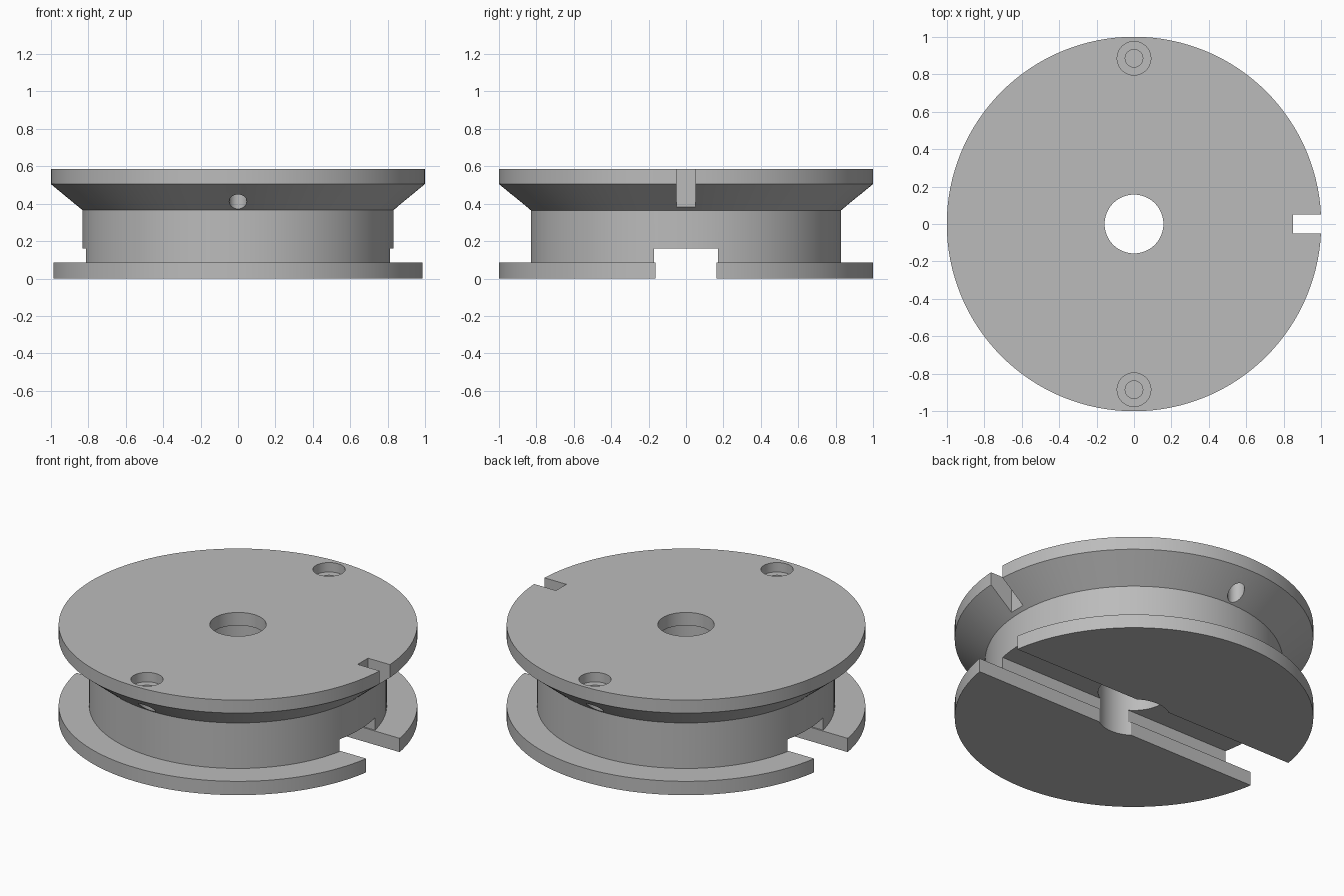
import bpy
import bmesh
import math
from mathutils import Matrix

cube = bpy.data.objects.get("Cube")
if cube:
    bpy.data.objects.remove(cube, do_unlink=True)

SEGMENTS = 128
FLANGE_TOP = 0.085
HEIGHT = 0.585
BORE, TOP_BORE = 0.2, 0.157
SCREW_Y = 0.885

grey = bpy.data.materials.new("mid_grey")
colour = (0.5, 0.5, 0.5, 1)
grey.diffuse_color = colour
grey.use_nodes = True
grey.node_tree.nodes["Principled BSDF"].inputs["Base Color"].default_value = colour


def make_object(name, bm):
    bmesh.ops.recalc_face_normals(bm, faces=bm.faces[:])
    mesh = bpy.data.meshes.new(name)
    bm.to_mesh(mesh)
    bm.free()
    mesh.materials.append(grey)
    obj = bpy.data.objects.new(name, mesh)
    bpy.context.collection.objects.link(obj)
    return obj


def lathe(name, profile):
    """Revolve a closed (radius, z) profile around z."""
    bm = bmesh.new()
    verts = [bm.verts.new((r, 0, z)) for r, z in profile]
    edges = [bm.edges.new((v, verts[i - 1])) for i, v in enumerate(verts)]
    bmesh.ops.spin(bm, geom=verts + edges, cent=(0, 0, 0), axis=(0, 0, 1),
                   angle=math.tau, steps=SEGMENTS, use_merge=False)
    bmesh.ops.remove_doubles(bm, verts=bm.verts[:], dist=1e-4)
    return make_object(name, bm)


def box(name, low, high):
    bm = bmesh.new()
    size = [b - a for a, b in zip(low, high)]
    middle = [(a + b) / 2 for a, b in zip(low, high)]
    bmesh.ops.create_cube(bm, size=1, matrix=Matrix.Translation(middle) @ Matrix.Diagonal((*size, 1)))
    return make_object(name, bm)


def cylinder(name, radius, y, low, high):
    bm = bmesh.new()
    bmesh.ops.create_cone(bm, cap_ends=True, segments=48, radius1=radius, radius2=radius,
                          depth=high - low, matrix=Matrix.Translation((0, y, (low + high) / 2)))
    return make_object(name, bm)


def cut(obj, cutters):
    bpy.context.view_layer.objects.active = obj
    for cutter in cutters:
        cutter.hide_render = True
        mod = obj.modifiers.new("cut", "BOOLEAN")
        mod.operation = "DIFFERENCE"
        mod.solver = "EXACT"
        mod.object = cutter
        bpy.ops.object.modifier_apply(modifier=mod.name)
        bpy.data.objects.remove(cutter, do_unlink=True)


def smooth(obj):
    bpy.ops.object.select_all(action="DESELECT")
    obj.select_set(True)
    bpy.context.view_layer.objects.active = obj
    bpy.ops.object.shade_smooth_by_angle(angle=math.radians(25))


# Lower flange, split by the cross slot
flange = lathe("lower_flange", [(BORE, 0), (1, 0), (1, FLANGE_TOP), (BORE, FLANGE_TOP)])
cut(flange, [box("flange_slot", (-1.2, -0.163, -0.1), (1.2, 0.163, 0.3))])

# Hub with flared upper rim and stepped bore
spool = lathe("hub_and_rim", [
    (BORE, FLANGE_TOP), (0.83, FLANGE_TOP), (0.83, 0.365), (1, 0.505), (1, HEIGHT),
    (TOP_BORE, HEIGHT), (TOP_BORE, 0.505), (BORE, 0.505)])

# Cross slot under the hub and the notch in the rim
cutters = [box("hub_slot", (-1.2, -0.172, -0.1), (1.2, 0.172, 0.16)),
           box("rim_notch", (0.85, -0.05, 0.3), (1.2, 0.05, 0.8))]

# Counterbored screw holes at front and back
for side in (-1, 1):
    cutters.append(cylinder("counterbore", 0.09, side * SCREW_Y, 0.527, 0.8))
    cutters.append(cylinder("screw_hole", 0.047, side * SCREW_Y, 0.2, 0.7))
cut(spool, cutters)

for part in (flange, spool):
    smooth(part)
